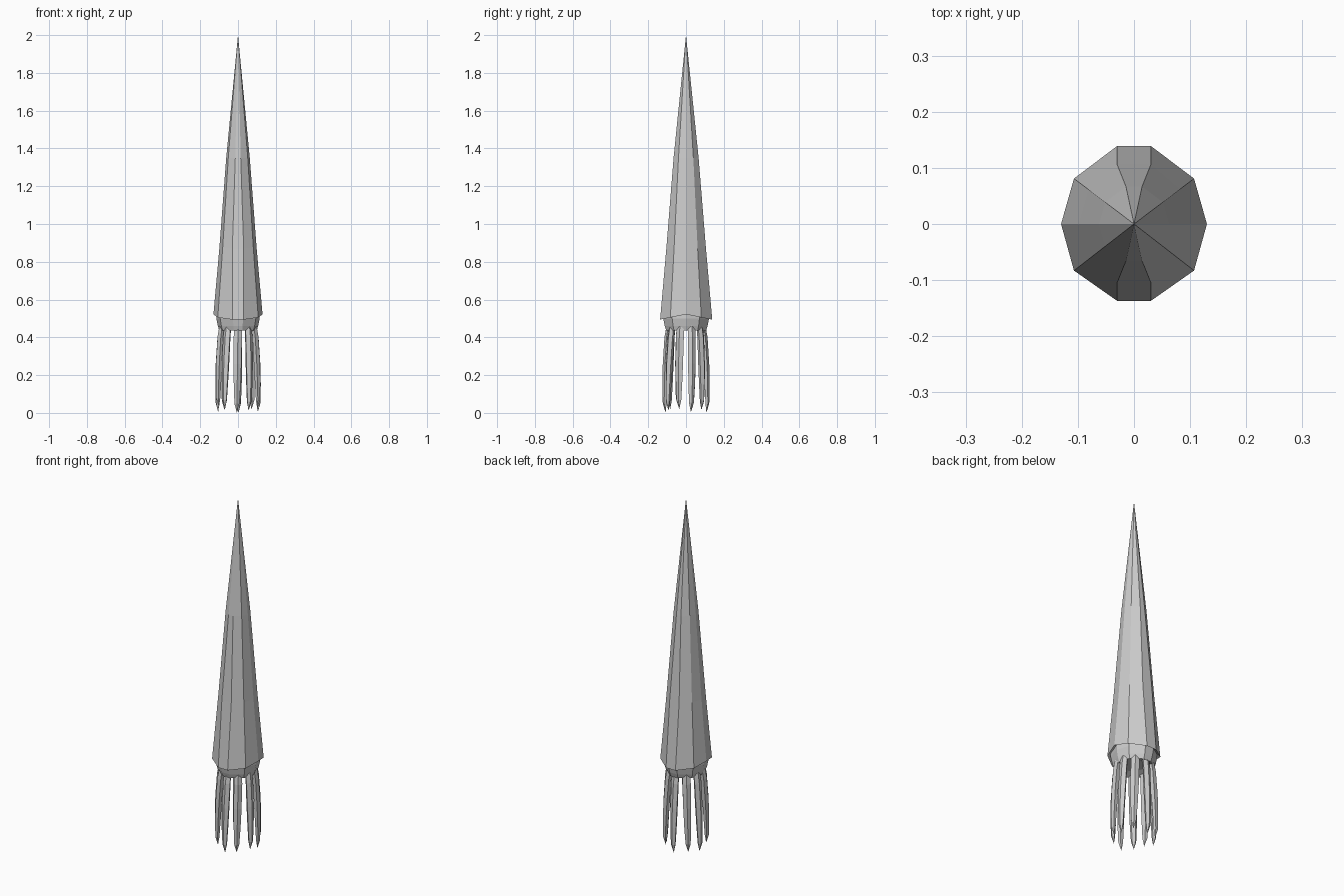
import bpy, bmesh, math, random
from mathutils import Vector

if "Cube" in bpy.data.objects:
    bpy.data.objects.remove(bpy.data.objects["Cube"])

random.seed(4)


def loft(name, rings, cap_start=False, cap_end=False, tip=None):
    """Skin a list of equal-length rings, with optional caps or a pointed tip."""
    bm = bmesh.new()
    loops = [[bm.verts.new(p) for p in ring] for ring in rings]
    n = len(loops[0])
    for a, b in zip(loops, loops[1:]):
        for i in range(n):
            j = (i + 1) % n
            bm.faces.new((a[i], a[j], b[j], b[i]))
    if cap_start:
        bm.faces.new(loops[0][::-1])
    if cap_end:
        bm.faces.new(loops[-1])
    if tip:
        t = bm.verts.new(tip)
        for i in range(n):
            bm.faces.new((loops[-1][i], loops[-1][(i + 1) % n], t))
    bmesh.ops.recalc_face_normals(bm, faces=bm.faces)
    me = bpy.data.meshes.new(name)
    bm.to_mesh(me)
    bm.free()
    ob = bpy.data.objects.new(name, me)
    bpy.context.collection.objects.link(ob)
    return ob


# ten-sided outline shared by the shell and head
half = [(0.03, -0.137), (0.107, -0.083), (0.13, 0), (0.107, 0.081), (0.03, 0.139)]
outline = half + [(-x, y) for x, y in reversed(half)]


def ring(s, z, dip=0.0, keep=False):
    pts = []
    for x, y in outline:
        sx = 1 if keep and abs(x) < 0.05 else s
        pts.append((x * sx, y * s, z - dip * abs(y) / 0.137))
    return pts


# long conical shell: wavy rim, inner lip, slightly bulging sides
loft("shell", [ring(0.84, 0.535, 0.02), ring(1, 0.522, 0.028),
               ring(0.76, 0.87, keep=True), ring(0.48, 1.35)], tip=(0, 0, 2))

# head collar emerging from the shell, with a closed underside
loft("head", [ring(0.86, 0.56), ring(0.88, 0.50), ring(0.82, 0.46),
              ring(0.76, 0.435), ring(0.42, 0.45)], cap_start=True, cap_end=True)

# ten tapering arms: (distance from axis, height, half width, half depth)
profile = [(0.088, 0.47, 0.021, 0.014), (0.098, 0.40, 0.023, 0.016),
           (0.106, 0.26, 0.022, 0.017), (0.110, 0.15, 0.019, 0.015),
           (0.112, 0.05, 0.014, 0.011)]
section = [(math.cos(math.tau * i / 5), math.sin(math.tau * i / 5)) for i in range(5)]
lengths = [0.0, 0.012, 0.02, 0.005, 0.018, 0.0, 0.015, 0.006, 0.03, 0.02]
for k, lift in enumerate(lengths):
    a = math.radians(-90 + 36 * k)
    out = Vector((math.cos(a), math.sin(a), 0))
    side = Vector((-out.y, out.x, 0))
    lean = random.uniform(-0.012, 0.012)
    rings = []
    for r, z, w, d in profile:
        t = (0.47 - z) / 0.47
        c = out * r + side * lean * t + Vector((0, 0, z + lift * t))
        rings.append([c + out * d * u + side * w * v for u, v in section])
    tip = out * 0.108 + side * lean + Vector((0, 0, lift))
    loft(f"arm_{k + 1}", rings, cap_start=True, tip=tip)
